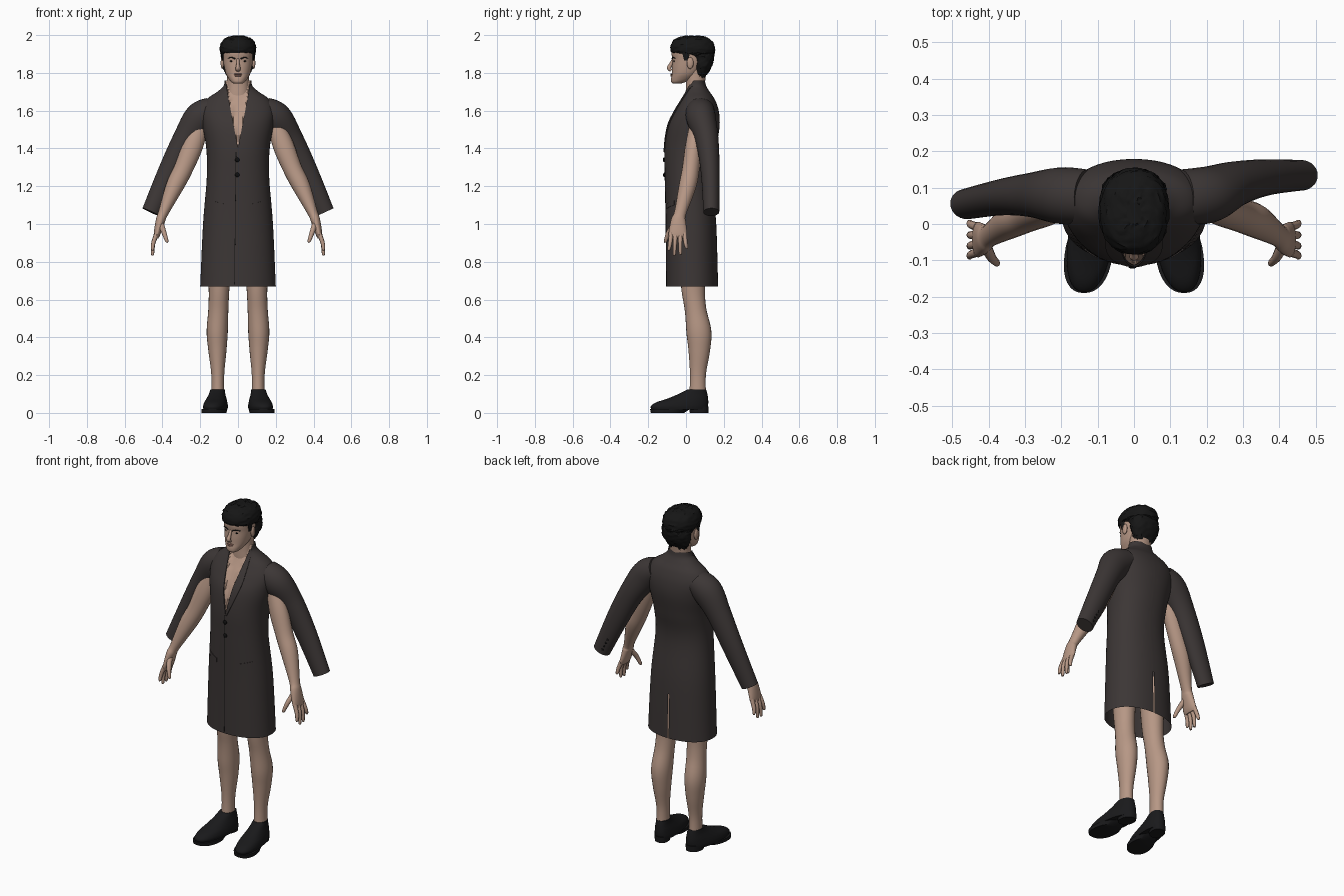
import bpy, bmesh, math, random
from mathutils import Vector

random.seed(4)
if "Cube" in bpy.data.objects:
    bpy.data.objects.remove(bpy.data.objects["Cube"])


def material(name, rgb):
    m = bpy.data.materials.new(name)
    m.use_nodes = True
    m.diffuse_color = (*rgb, 1)
    bsdf = m.node_tree.nodes["Principled BSDF"]
    bsdf.inputs["Base Color"].default_value = (*rgb, 1)
    bsdf.inputs["Roughness"].default_value = 0.8
    return m


COAT = material("charcoal cloth", (0.045, 0.037, 0.036))
SKIN = material("skin", (0.47, 0.31, 0.235))
HAIR = material("black hair", (0.008, 0.008, 0.008))
SHOE = material("black leather", (0.010, 0.010, 0.011))
TRIM = material("black trim", (0.005, 0.005, 0.005))
LIPS = material("lips", (0.36, 0.19, 0.15))


def finish(name, bm, *mats):
    bmesh.ops.recalc_face_normals(bm, faces=bm.faces)
    me = bpy.data.meshes.new(name)
    bm.to_mesh(me)
    bm.free()
    ob = bpy.data.objects.new(name, me)
    bpy.context.collection.objects.link(ob)
    for m in mats:
        me.materials.append(m)
    bpy.ops.object.select_all(action="DESELECT")
    ob.select_set(True)
    bpy.context.view_layer.objects.active = ob
    bpy.ops.object.shade_smooth_by_angle(angle=math.radians(45))
    return ob


def smooth(rows, k=5):
    """Catmull-Rom resampling of rows of numbers."""
    pts = [rows[0], *rows, rows[-1]]
    out = []
    for a, b, c, d in zip(pts, pts[1:], pts[2:], pts[3:]):
        for i in range(k):
            t = i / k
            out.append([q + t / 2 * (r - p + t * (2*p - 5*q + 4*r - s + t * (3*(q - r) + s - p)))
                        for p, q, r, s in zip(a, b, c, d)])
    return out + [list(rows[-1])]


def loft(rings, caps=(True, True)):
    bm = bmesh.new()
    vs = [[bm.verts.new(p) for p in ring] for ring in rings]
    n = len(vs[0])
    for a, b in zip(vs, vs[1:]):
        for i in range(n):
            j = (i + 1) % n
            bm.faces.new((a[i], a[j], b[j], b[i]))
    for ring, cap in zip((vs[0], vs[-1]), caps):
        if cap:
            bm.faces.new(ring)
    return bm


def stack(rows, n=40, power=2.2, cx=0.0, shear=0.0, caps=(True, True)):
    """Horizontal rounded sections given as (z, half width, front y, back y)."""
    rings = []
    for z, w, f, b in rows:
        ring = []
        for i in range(n):
            a = math.tau * i / n
            c, s = math.cos(a), math.sin(a)
            x = w * math.copysign(abs(c) ** (2 / power), c)
            y = (f + b) / 2 + (b - f) / 2 * math.copysign(abs(s) ** (2 / power), s)
            ring.append((cx + x + shear * y, y, z))
        rings.append(ring)
    return loft(rings, caps)


def tube(name, path, mat, n=20, k=5):
    """Limb along (x, y, z, radius across, radius in depth)."""
    pts = smooth(path, k)
    rings = []
    for i, (x, y, z, rx, ry) in enumerate(pts):
        t = (Vector(pts[min(i + 1, len(pts) - 1)][:3]) - Vector(pts[max(i - 1, 0)][:3])).normalized()
        u = Vector((0, 1, 0))
        u = (u - t * u.dot(t)).normalized()
        v = t.cross(u)
        rings.append([Vector((x, y, z)) + v * rx * math.cos(math.tau * j / n)
                      + u * ry * math.sin(math.tau * j / n) for j in range(n)])
    return finish(name, loft(rings), mat)


def blob(name, at, size, mat):
    bm = bmesh.new()
    bmesh.ops.create_uvsphere(bm, u_segments=16, v_segments=10, radius=1)
    bmesh.ops.scale(bm, vec=size, verts=bm.verts)
    bmesh.ops.translate(bm, vec=at, verts=bm.verts)
    return finish(name, bm, mat)


# Coat body: neckline split cleanly, back vent opened
coat_rows = smooth([(0.67, .2, -.105, .17), (1.0, .185, -.107, .16), (1.25, .165, -.112, .138),
                    (1.4, .168, -.113, .16), (1.52, .188, -.096, .178), (1.6, .195, -.06, .173),
                    (1.66, .165, -.025, .152), (1.7, .11, -.005, .125), (1.73, .077, 0, .107),
                    (1.76, .07, .006, .1)], 6)
V_LOW, V_SLOPE = 1.4, 0.19
bm = stack(coat_rows, n=64, caps=(False, False))
cuts = [((0, 0, V_LOW), (1, 0, -V_SLOPE)), ((0, 0, V_LOW), (-1, 0, -V_SLOPE)),
        ((.004, 0, 0), (1, 0, 0)), ((-.004, 0, 0), (1, 0, 0)), ((0, 0, .93), (0, 0, 1))]
for co, no in cuts:
    bmesh.ops.bisect_plane(bm, geom=bm.verts[:] + bm.edges[:] + bm.faces[:],
                           plane_co=co, plane_no=no)
vent = []
for f in bm.faces:
    c = f.calc_center_median()
    if c.y < .04 and c.z > V_LOW and abs(c.x) < (c.z - V_LOW) * V_SLOPE:
        f.material_index = 1
    if c.y > 0 and c.z < .93 and abs(c.x) < .004:
        vent.append(f)
bmesh.ops.delete(bm, geom=vent, context="FACES")
for v in bm.verts:
    if v.link_faces and all(f.material_index for f in v.link_faces):
        v.co.y += .012
finish("coat_body", bm, COAT, SKIN)


def coat_front(x, z):
    for a, b in zip(coat_rows, coat_rows[1:]):
        if a[0] <= z <= b[0]:
            t = (z - a[0]) / (b[0] - a[0])
            w, f, k = (p + (q - p) * t for p, q in zip(a[1:], b[1:]))
            return (f + k) / 2 - (k - f) / 2 * max(0, 1 - abs(x / w) ** 2.2) ** (1 / 2.2)
    return 0


def patch(name, edge_a, edge_b, mat, lift=.005, steps=24, across=5):
    """Thin plate lying on the coat front between two (x, z) polylines."""
    a, b = smooth(edge_a, steps), smooth(edge_b, steps)
    bm = bmesh.new()
    grid = []
    for p, q in zip(a, b):
        row = []
        for j in range(across + 1):
            x, z = (p[i] + (q[i] - p[i]) * j / across for i in (0, 1))
            row.append(bm.verts.new((x, coat_front(x, z) - lift, z)))
        grid.append(row)
    for r, s in zip(grid, grid[1:]):
        for j in range(across):
            bm.faces.new((r[j], r[j + 1], s[j + 1], s[j]))
    bmesh.ops.recalc_face_normals(bm, faces=bm.faces)
    bmesh.ops.solidify(bm, geom=bm.faces[:], thickness=.006)
    finish(name, bm, mat)


# Lapels, pocket flaps, front closure and buttons
for s, side in ((1, "left"), (-1, "right")):
    patch(side + "_lapel", [(0, 1.385), (s * .03, 1.55), (s * .064, 1.74)],
          [(s * .006, 1.38), (s * .075, 1.56), (s * .075, 1.735)], COAT)
    patch(side + "_pocket_flap", [(s * .07, 1.08), (s * .145, 1.1)],
          [(s * .07, 1.105), (s * .145, 1.125)], COAT, steps=10, lift=.003)
patch("front_closure", [(-.02, .68), (-.012, 1.38)], [(-.017, .68), (-.009, 1.38)], TRIM, .001, 30, 1)
for i, z in enumerate((1.34, 1.26)):
    blob(f"front_button_{i}", (-.004, coat_front(0, z) - .003, z), (.012, .006, .012), TRIM)

# Neck and head
finish("neck", stack(smooth([(1.6, .075, .0, .12), (1.68, .062, -.002, .1), (1.74, .058, .0, .1),
                             (1.82, .06, .0, .11)])), SKIN)
finish("head", stack(smooth([(1.743, .022, -.07, -.03), (1.752, .036, -.078, .0), (1.77, .05, -.079, .04),
                             (1.795, .064, -.075, .07), (1.83, .073, -.074, .095), (1.87, .079, -.072, .115),
                             (1.91, .081, -.076, .125), (1.95, .072, -.058, .12), (1.98, .04, -.01, .08)])), SKIN)
tube("nose", [(0, -.066, 1.872, .008, .008), (0, -.08, 1.845, .009, .01),
              (0, -.09, 1.825, .013, .011), (0, -.078, 1.812, .012, .007)], SKIN, 12)
blob("upper_lip", (0, -.076, 1.793), (.022, .007, .004), LIPS)
blob("lower_lip", (0, -.076, 1.785), (.018, .007, .005), LIPS)
for s, side in ((1, "left"), (-1, "right")):
    blob(side + "_eye", (s * .032, -.063, 1.862), (.013, .004, .004), TRIM)
    tube(side + "_eyebrow", [(s * .014, -.073, 1.874, .003, .003), (s * .034, -.07, 1.882, .003, .003),
                             (s * .054, -.056, 1.877, .002, .002)], HAIR, 8)
    blob(side + "_ear", (s * .083, .022, 1.852), (.009, .018, .031), SKIN)
    tube(side + "_sideburn", [(s * .08, .0, 1.91, .008, .022), (s * .079, .002, 1.865, .005, .012)], HAIR, 10)

# Short hair with slightly ragged locks
bm = stack(smooth([(1.77, .045, .06, .095), (1.8, .066, .045, .115), (1.84, .083, .038, .137),
                   (1.88, .088, .03, .147), (1.9, .09, -.03, .15), (1.907, .092, -.075, .151),
                   (1.935, .095, -.083, .152), (1.968, .083, -.07, .138), (1.988, .055, -.035, .105),
                   (1.996, .02, .0, .06)]))
bm.normal_update()
for v in bm.verts:
    v.co += v.normal * random.uniform(-.003, .004)
    v.co.z = min(v.co.z, 2)
finish("hair", bm, HAIR)

# Sleeves swing back by a different amount on each side
for s, side, depths in ((1, "left", (.075, .08, .11, .128, .134)), (-1, "right", (.075, .078, .08, .074, .055))):
    path = [(.13, 1.605, .07, .075), (.2, 1.56, .085, .078), (.275, 1.45, .07, .062),
            (.36, 1.28, .062, .05), (.46, 1.063, .05, .042)]
    tube(side + "_sleeve", [(s * x, y, z, rx, ry) for (x, z, rx, ry), y in zip(path, depths)], COAT, 28, 8)
    for i in range(4):
        blob(f"{side}_cuff_button_{i}", (s * (.432 - .011 * i), depths[-1] + .036, 1.085 + .023 * i),
             (.008, .007, .008), TRIM)

    # Bare arm and hand hang in front of the sleeve
    tube(side + "_arm", [(s * x, y, z, rx, ry) for x, y, z, rx, ry in (
        (.19, .06, 1.55, .04, .035), (.238, .042, 1.42, .055, .045), (.29, .025, 1.29, .05, .046),
        (.335, .008, 1.2, .047, .046), (.395, -.03, 1.06, .027, .032), (.41, -.04, 1.02, .025, .039),
        (.428, -.043, .95, .018, .049), (.434, -.043, .925, .011, .042))], SKIN)
    for finger, y0, y1, z1 in (("index", -.078, -.09, .86), ("middle", -.055, -.062, .835),
                               ("ring", -.031, -.03, .838), ("little", -.008, .004, .868)):
        tube(f"{side}_{finger}_finger", [(s * .43, y0, .95, .012, .012), (s * .448, (y0 + y1) / 2, .9, .011, .011),
                                         (s * .452, y1, z1 + .006, .008, .008), (s * .452, y1, z1, .003, .003)],
             SKIN, 10)
    tube(side + "_thumb", [(s * .408, -.06, 1.0, .016, .016), (s * .392, -.092, .955, .013, .013),
                           (s * .377, -.108, .91, .009, .009), (s * .376, -.109, .902, .003, .003)], SKIN, 10)

    # Leg
    tube(side + "_leg", [(s * x, y, z, rx, ry) for x, y, z, rx, ry in (
        (.098, .035, .95, .075, .08), (.1, .037, .68, .056, .064), (.104, .05, .55, .053, .057),
        (.11, .068, .43, .056, .066), (.109, .07, .33, .048, .057), (.107, .063, .2, .034, .042),
        (.107, .062, .08, .035, .045))], SKIN, 24)

    # Shoe with separate sole and heel, toes turned out
    for part, rows in (
        ("shoe", smooth([(.018, .06, -.183, .113), (.035, .062, -.186, .116), (.055, .058, -.16, .118),
                         (.075, .051, -.1, .117), (.1, .042, -.04, .113), (.125, .037, .01, .106)])),
        ("shoe_sole", [(0, .064, -.186, -.01), (.02, .066, -.19, .02)]),
        ("shoe_heel", [(0, .04, .02, .118), (.035, .041, .015, .12)])):
        finish(f"{side}_{part}", stack(rows, 32, 2.3, s * .115, -s * .12), SHOE)
